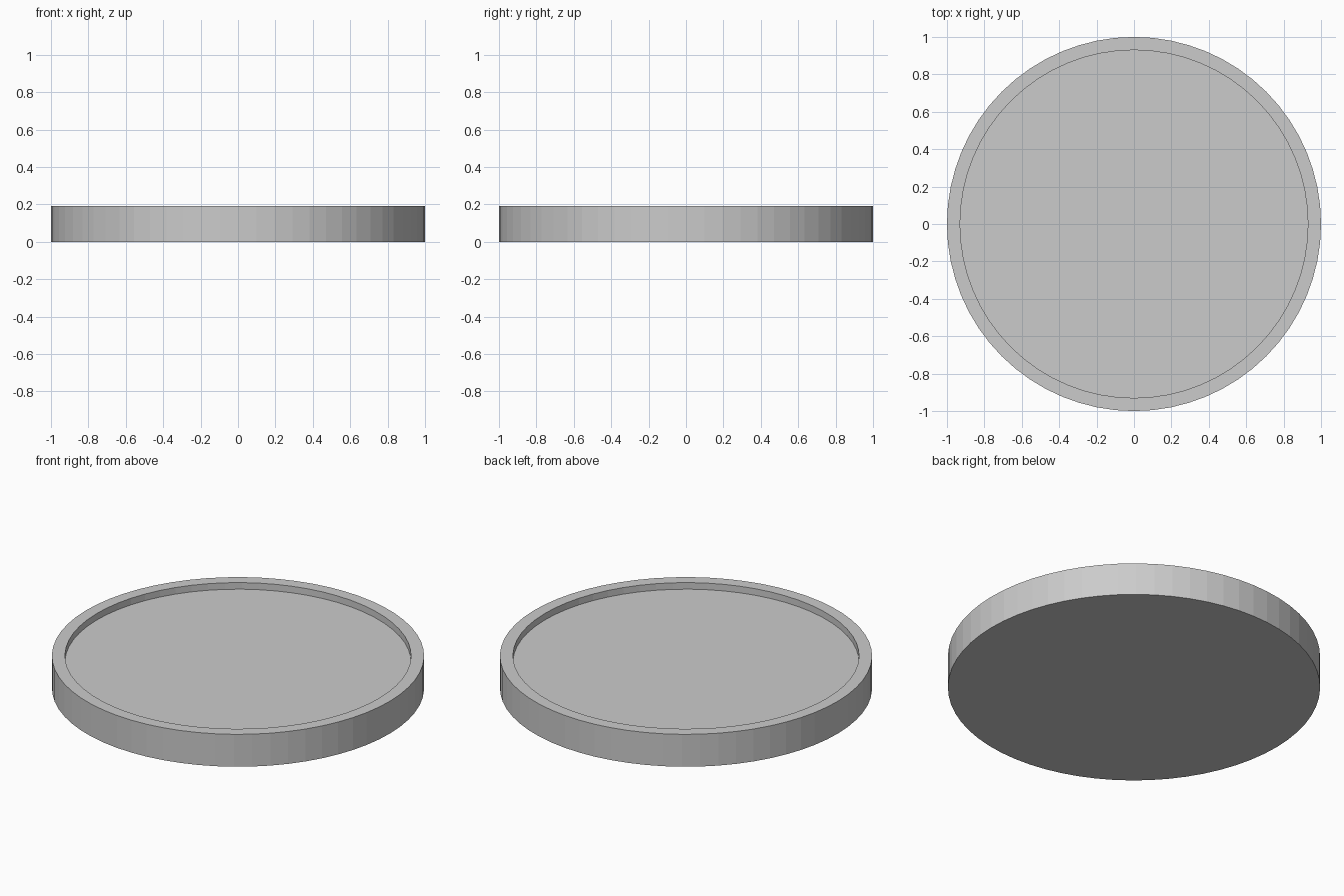
import bpy
import bmesh
from math import cos, sin, tau

if "Cube" in bpy.data.objects:
    bpy.data.objects.remove(bpy.data.objects["Cube"])

SIDES = 64

# Half profile (radius, height) from the underside edge up over the rim to the floor
PROFILE = [(1.0, 0.0), (1.0, 0.192), (0.93, 0.192), (0.93, 0.153)]


def ring(bm, radius, z):
    return [bm.verts.new((radius * cos(tau * i / SIDES), radius * sin(tau * i / SIDES), z))
            for i in range(SIDES)]


# Shallow round tray: turned profile, capped at underside and recessed floor
bm = bmesh.new()
rings = [ring(bm, r, z) for r, z in PROFILE]
for lower, upper in zip(rings, rings[1:]):
    for i in range(SIDES):
        j = (i + 1) % SIDES
        bm.faces.new((lower[i], lower[j], upper[j], upper[i]))
bm.faces.new(rings[0][::-1])
bm.faces.new(rings[-1])

mesh = bpy.data.meshes.new("round_tray")
bm.to_mesh(mesh)
bm.free()
tray = bpy.data.objects.new("round_tray", mesh)
bpy.context.collection.objects.link(tray)
